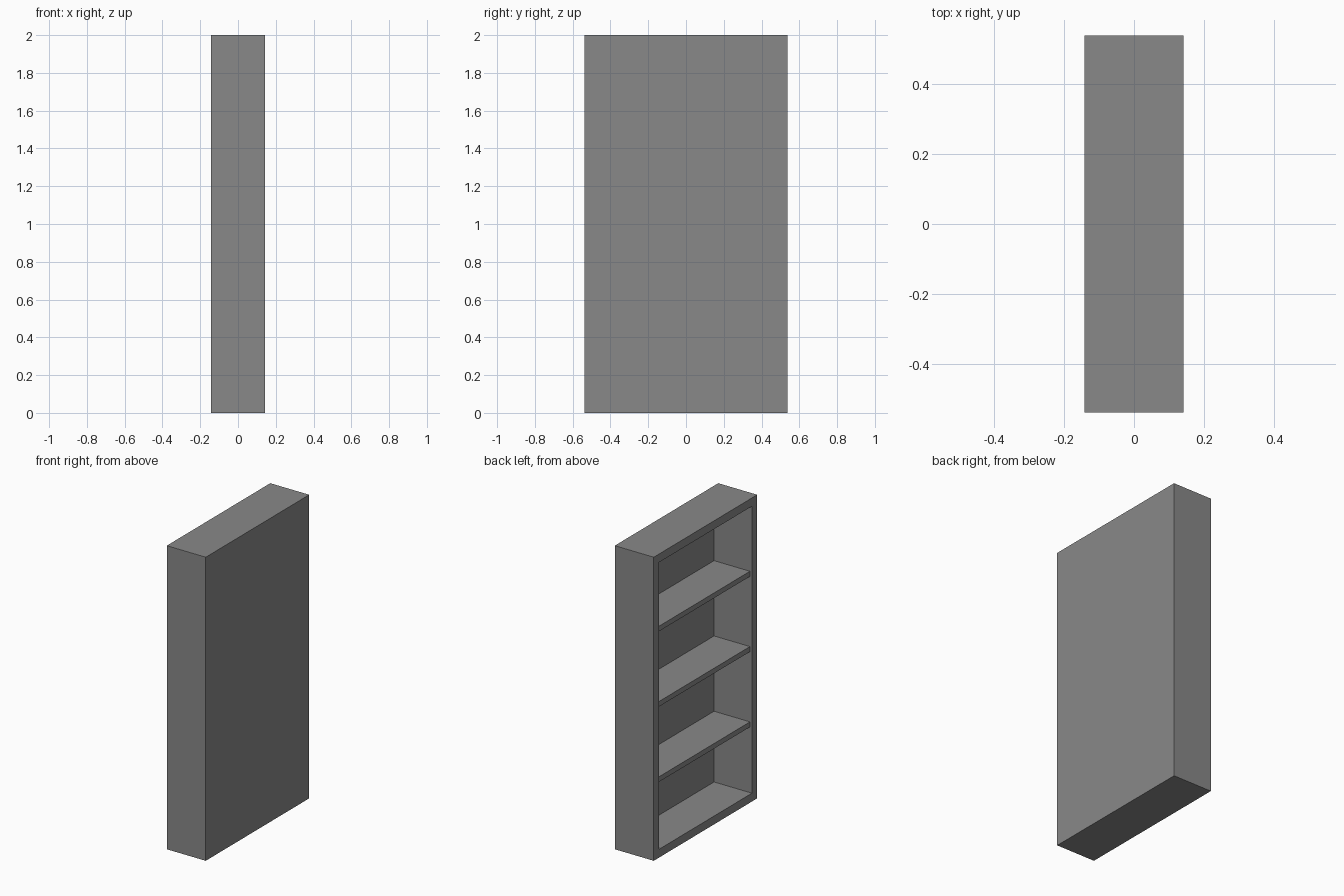
import bpy
from mathutils import Vector

cube = bpy.data.objects.get("Cube")
if cube:
    bpy.data.objects.remove(cube, do_unlink=True)

# Overall size and board thicknesses
HX, HY, H = 0.142, 0.5385, 2.0
FRAME, SHELF, BACK, RECESS = 0.055, 0.034, 0.008, 0.0145

grey = bpy.data.materials.new("grey")
grey.use_nodes = True
colour = (0.25, 0.25, 0.25, 1)
grey.diffuse_color = colour
grey.node_tree.nodes["Principled BSDF"].inputs["Base Color"].default_value = colour


def board(name, low, high):
    """Add a box that spans two opposite corners."""
    low, high = Vector(low), Vector(high)
    bpy.ops.mesh.primitive_cube_add(size=1)
    obj = bpy.context.object
    obj.name = name
    for v in obj.data.vertices:
        v.co = (low + high) / 2 + v.co * (high - low)
    obj.data.materials.append(grey)
    return obj


# Carcass: one solid block hollowed from the open -x side
carcass = board("carcass", (-HX, -HY, 0), (HX, HY, H))
cutter = board("opening_cutter", (-HX - 0.1, -HY + FRAME, FRAME),
               (HX - BACK, HY - FRAME, H - FRAME))
hollow = carcass.modifiers.new("hollow", "BOOLEAN")
hollow.operation = "DIFFERENCE"
hollow.solver = "EXACT"
hollow.object = cutter
bpy.context.view_layer.objects.active = carcass
bpy.ops.object.modifier_apply(modifier=hollow.name)
bpy.data.objects.remove(cutter, do_unlink=True)

# Three shelves, set back slightly from the open side
for name, z in (("lower_shelf", 0.504), ("middle_shelf", 1.0), ("upper_shelf", 1.496)):
    board(name, (-HX + RECESS, -HY + FRAME, z - SHELF / 2),
          (HX - BACK, HY - FRAME, z + SHELF / 2))
